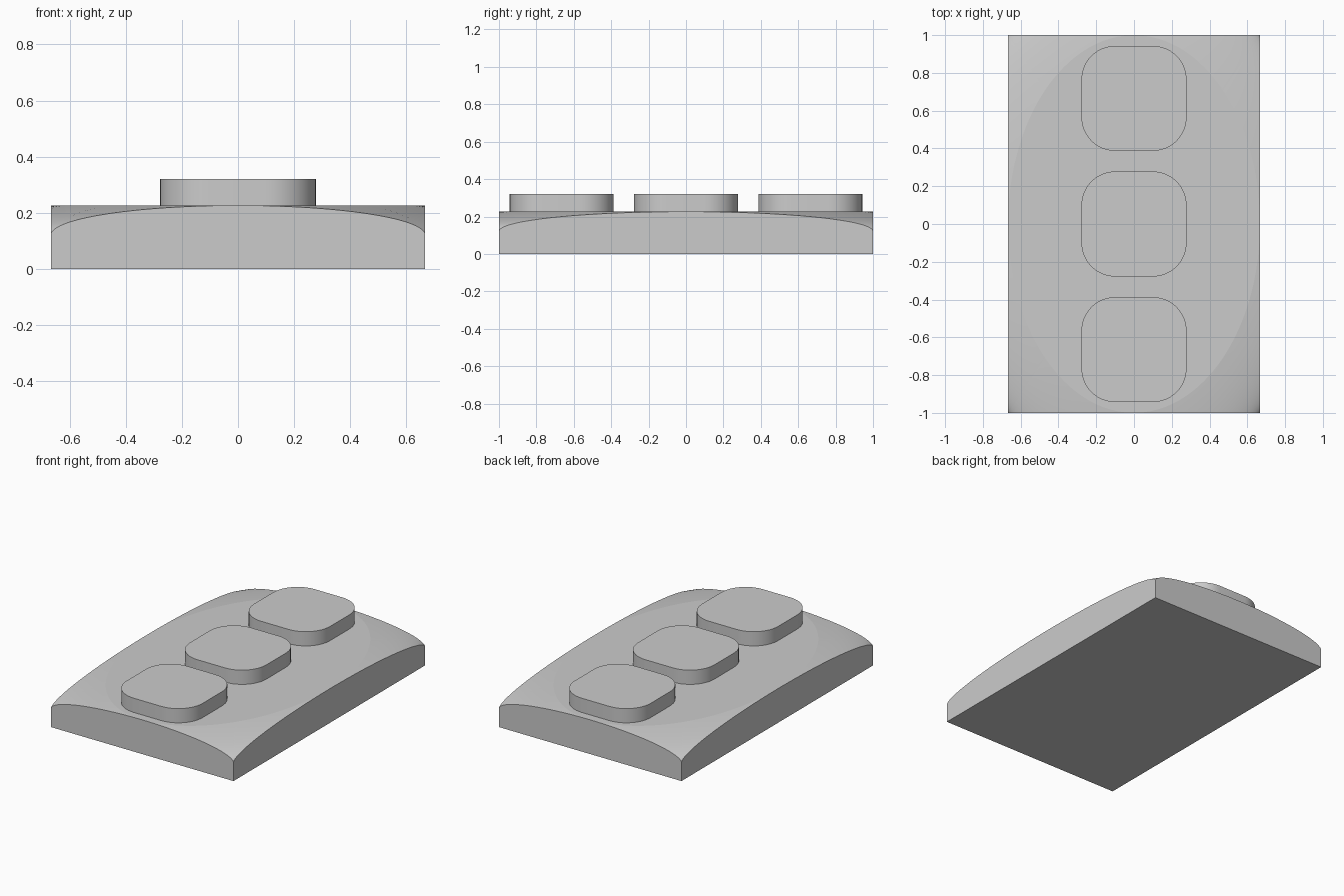
import bpy, bmesh
from math import sin, cos, pi, sqrt

if "Cube" in bpy.data.objects:
    bpy.data.objects.remove(bpy.data.objects["Cube"])

HX, HY = 0.667, 1.0                   # half width and half length of the plate
Z_CORNER, Z_TOP, Z_BTN = 0.121, 0.226, 0.32


def finish(name, bm):
    bmesh.ops.remove_doubles(bm, verts=bm.verts, dist=1e-5)
    bmesh.ops.recalc_face_normals(bm, faces=bm.faces)
    me = bpy.data.meshes.new(name)
    bm.to_mesh(me)
    bm.free()
    ob = bpy.data.objects.new(name, me)
    bpy.context.collection.objects.link(ob)
    return ob


# Plate: flat elliptical top, rounded down to the four corners
def make_plate(n=24, rings=12):
    # outline of the unit square, closely spaced toward its corners
    half = [sin(k / n * pi / 2) for k in range(-n, n)]
    square = ([(1, t) for t in half] + [(-t, 1) for t in half]
              + [(-1, -t) for t in half] + [(t, -1) for t in half])
    bm = bmesh.new()
    loops = []
    for j in range(rings + 1):
        loop = []
        for u, v in square:
            R = sqrt(u * u + v * v)
            c = 1 + (sqrt(max(0, 2 - R * R)) - 1) * j / rings
            r = sqrt(max(0, 2 - c * c)) / R
            loop.append(bm.verts.new(
                (HX * u * r, HY * v * r, Z_CORNER + (Z_TOP - Z_CORNER) * c)))
        loops.append(loop)
    loops.append([bm.verts.new((HX * u, HY * v, 0)) for u, v in square])
    bm.faces.new(loops[0])
    bm.faces.new(loops[-1][::-1])
    m = len(square)
    for j in range(rings + 1):
        for i in range(m):
            k = (i + 1) % m
            f = bm.faces.new((loops[j][i], loops[j + 1][i],
                              loops[j + 1][k], loops[j][k]))
            f.smooth = j < rings      # rounded top smooth, side walls flat
    return finish("plate", bm)


# Button: rounded square, smooth sides and flat cap
def make_button(name, y, half=0.278, rad=0.178, seg=12):
    bm = bmesh.new()
    ring = []
    for q, (sx, sy) in enumerate([(1, 1), (-1, 1), (-1, -1), (1, -1)]):
        for k in range(seg + 1):
            a = (q + k / seg) * pi / 2
            ring.append((sx * (half - rad) + rad * cos(a),
                         y + sy * (half - rad) + rad * sin(a)))
    low = [bm.verts.new((px, py, Z_TOP)) for px, py in ring]
    top = [bm.verts.new((px, py, Z_BTN)) for px, py in ring]
    bm.faces.new(top)
    bm.faces.new(low[::-1])
    for i in range(len(ring)):
        k = (i + 1) % len(ring)
        bm.faces.new((low[i], low[k], top[k], top[i])).smooth = True
    return finish(name, bm)


make_plate()
for label, y in (("front", -0.665), ("middle", 0), ("back", 0.665)):
    make_button(label + "_button", y)
